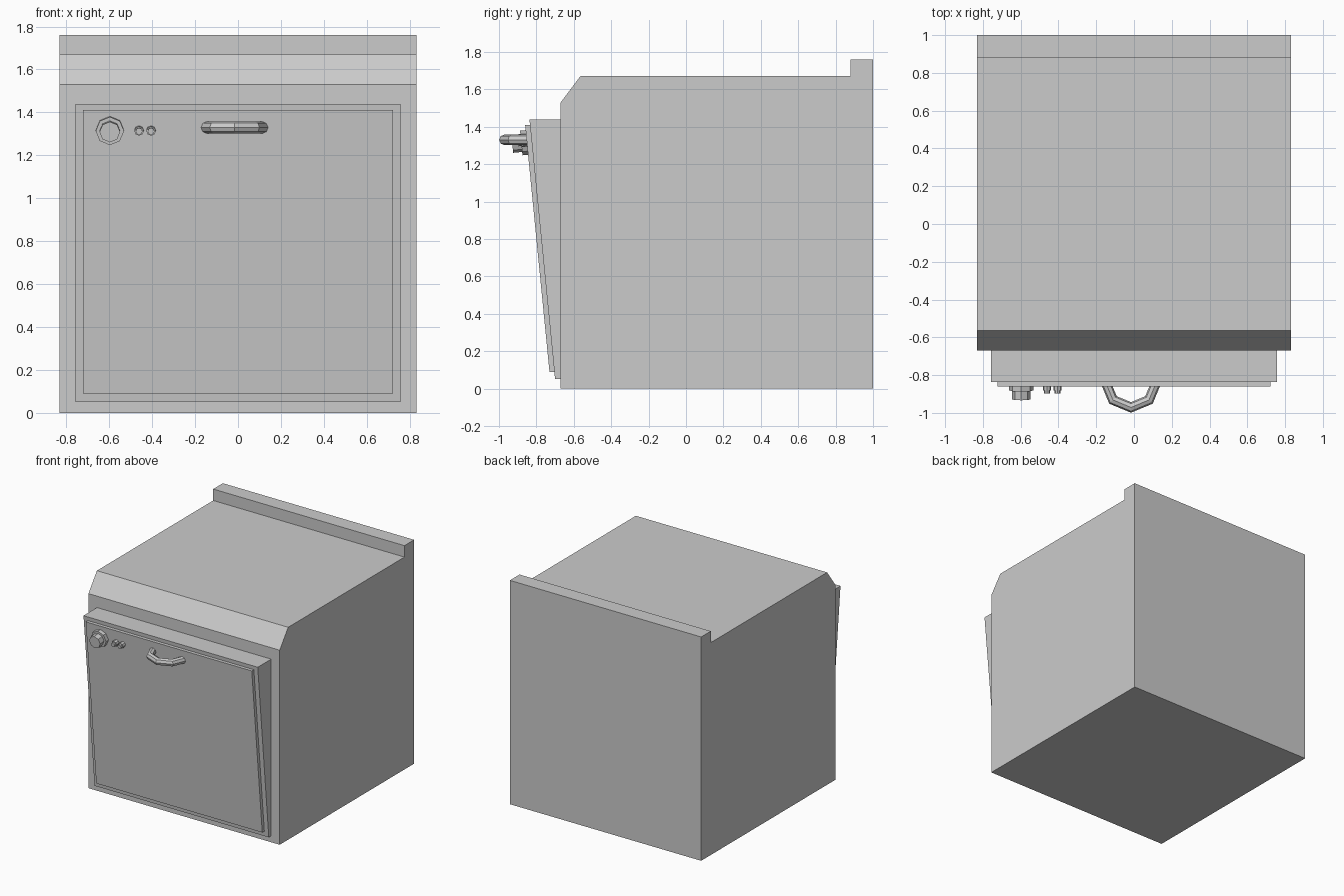
import bpy, bmesh, math
from mathutils import Vector

if "Cube" in bpy.data.objects:
    bpy.data.objects.remove(bpy.data.objects["Cube"])


def make_object(name, bm):
    bmesh.ops.recalc_face_normals(bm, faces=bm.faces)
    mesh = bpy.data.meshes.new(name)
    bm.to_mesh(mesh)
    bm.free()
    obj = bpy.data.objects.new(name, mesh)
    bpy.context.collection.objects.link(obj)
    return obj


def extrude_profile(name, profile, half_width):
    """Side profile (y, z) extruded symmetrically along x."""
    bm = bmesh.new()
    face = bm.faces.new([bm.verts.new((-half_width, y, z)) for y, z in profile])
    new = bmesh.ops.extrude_face_region(bm, geom=[face])["geom"]
    verts = [v for v in new if isinstance(v, bmesh.types.BMVert)]
    bmesh.ops.translate(bm, verts=verts, vec=(2 * half_width, 0, 0))
    return make_object(name, bm)


def skin_rings(name, rings):
    """Join closed rings of points into a capped tube."""
    bm = bmesh.new()
    loops = [[bm.verts.new(p) for p in ring] for ring in rings]
    n = len(loops[0])
    for a, b in zip(loops, loops[1:]):
        for i in range(n):
            j = (i + 1) % n
            bm.faces.new((a[i], a[j], b[j], b[i]))
    bm.faces.new(loops[0])
    bm.faces.new(loops[-1])
    return make_object(name, bm)


SIDES = 8
ANGLES = [2 * math.pi * i / SIDES for i in range(SIDES)]
TILT = math.atan2(0.13, 1.32)
OUT = Vector((0, -math.cos(TILT), -math.sin(TILT)))
UP = Vector((0, -math.sin(TILT), math.cos(TILT)))
RIGHT = Vector((1, 0, 0))


def dial(name, x, profile):
    """Turned (radius, depth) profile standing square to the sloping door."""
    base = Vector((x, -0.851, 1.316))
    skin_rings(name, [[base + OUT * d + r * (RIGHT * math.cos(a) + UP * math.sin(a))
                       for a in ANGLES] for r, d in profile])


# Main cabinet with chamfered front edge and rear upstand
extrude_profile("cabinet", [(-0.67, 0), (1, 0), (1, 1.76), (0.88, 1.76),
                            (0.88, 1.67), (-0.565, 1.67), (-0.67, 1.53)], 0.832)

# Sloping door and its raised front panel
extrude_profile("door", [(-0.67, 0.05), (-0.70, 0.05), (-0.837, 1.44), (-0.67, 1.44)], 0.758)
extrude_profile("door_panel", [(-0.70, 0.09), (-0.73, 0.09), (-0.86, 1.41), (-0.83, 1.41)], 0.722)

# Large stepped knob and two small buttons
dial("knob", -0.597, [(0.066, -0.005), (0.066, 0.03), (0.048, 0.03), (0.048, 0.078)])
for i, x in enumerate((-0.461, -0.405)):
    dial(f"button_{i + 1}", x, [(0.022, -0.005), (0.022, 0.03), (0.016, 0.03), (0.016, 0.046)])

# Faceted half-ring handle
centre = Vector((-0.016, -0.836, 1.33))
rings = []
for k in range(5):
    t = math.pi * k / 4
    radial = Vector((-math.cos(t), -math.sin(t), 0))
    rings.append([centre + radial * (0.135 + 0.028 * math.cos(a))
                  + Vector((0, 0, 0.028 * math.sin(a))) for a in ANGLES])
skin_rings("handle", rings)
